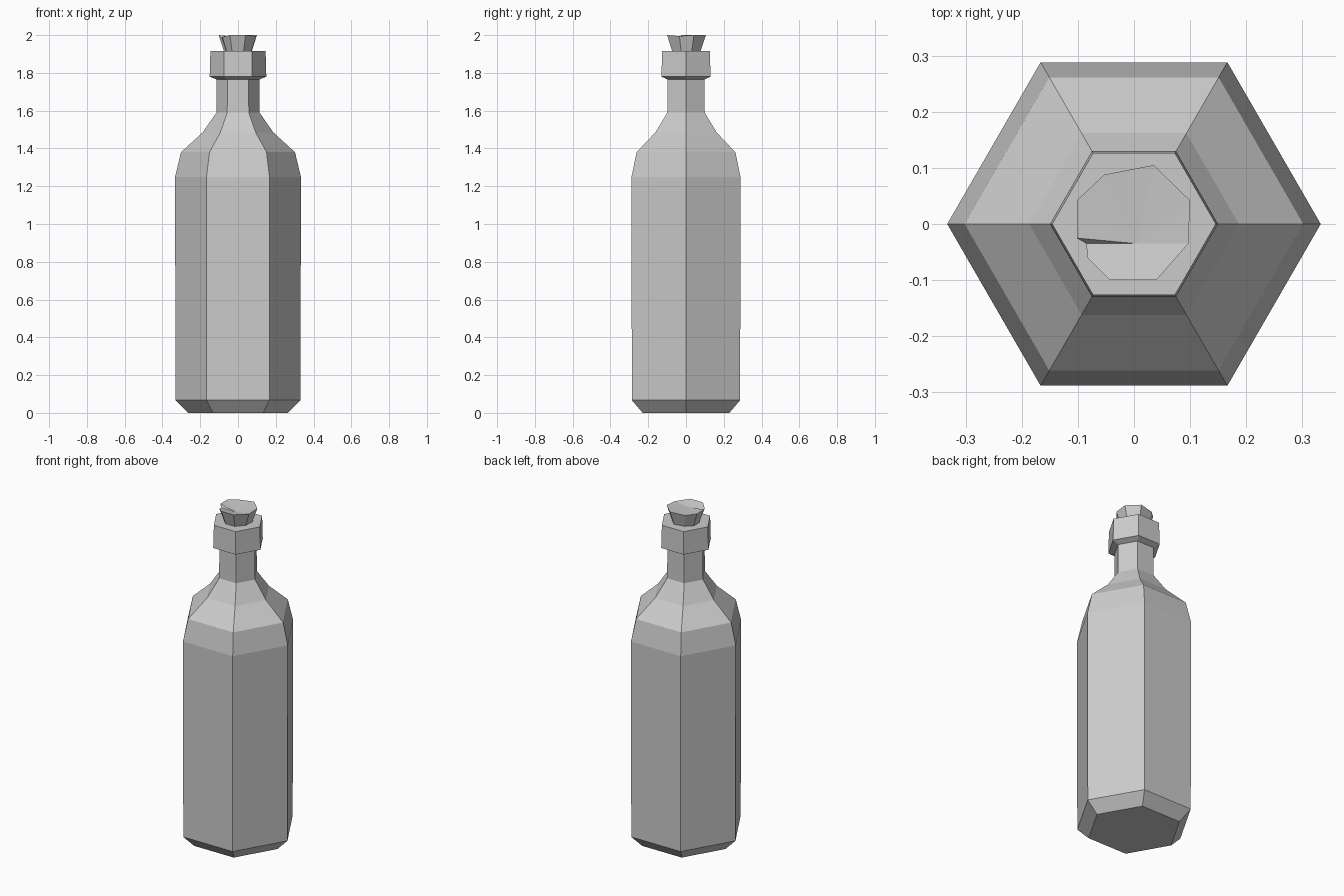
import bpy, bmesh
from math import cos, sin, pi

if "Cube" in bpy.data.objects:
    bpy.data.objects.remove(bpy.data.objects["Cube"])


def loft(name, rings, tip=None):
    """Skin a stack of vertex rings; close the top flat or with a fan to tip."""
    bm = bmesh.new()
    rows = [[bm.verts.new(p) for p in ring] for ring in rings]
    n = len(rows[0])
    bm.faces.new(rows[0][::-1])
    for a, b in zip(rows, rows[1:]):
        for i in range(n):
            j = (i + 1) % n
            bm.faces.new((a[i], a[j], b[j], b[i]))
    if tip:
        t = bm.verts.new(tip)
        for i in range(n):
            bm.faces.new((rows[-1][i], rows[-1][(i + 1) % n], t))
    else:
        bm.faces.new(rows[-1])
    bmesh.ops.recalc_face_normals(bm, faces=bm.faces)
    mesh = bpy.data.meshes.new(name)
    bm.to_mesh(mesh)
    bm.free()
    ob = bpy.data.objects.new(name, mesh)
    bpy.context.collection.objects.link(ob)
    return ob


def hexagon(r, z):
    return [(r * cos(i * pi / 3), r * sin(i * pi / 3), z) for i in range(6)]


# Six-sided glass body, shoulder, neck and collar
bottle_profile = [(0.265, 0), (0.331, 0.067), (0.333, 1.25), (0.302, 1.38),
                  (0.187, 1.485), (0.114, 1.59), (0.113, 1.765),
                  (0.15, 1.78), (0.146, 1.917)]
loft("bottle", [hexagon(r, z) for r, z in bottle_profile])

# Tapered cork with an uneven, chipped top
cork_rim = [(0.100, 0.042, 2.0), (0.035, 0.105, 2.0), (-0.053, 0.088, 1.995),
            (-0.102, 0.042, 2.0), (-0.102, -0.025, 2.0), (-0.085, -0.035, 1.985),
            (-0.083, -0.060, 1.99), (-0.043, -0.100, 2.0),
            (0.040, -0.100, 2.0), (0.097, -0.035, 1.995)]
cork_base = [(x * 0.7, y * 0.7, 1.905) for x, y, z in cork_rim]
loft("cork", [cork_base, cork_rim], tip=(0.005, -0.035, 1.985))
